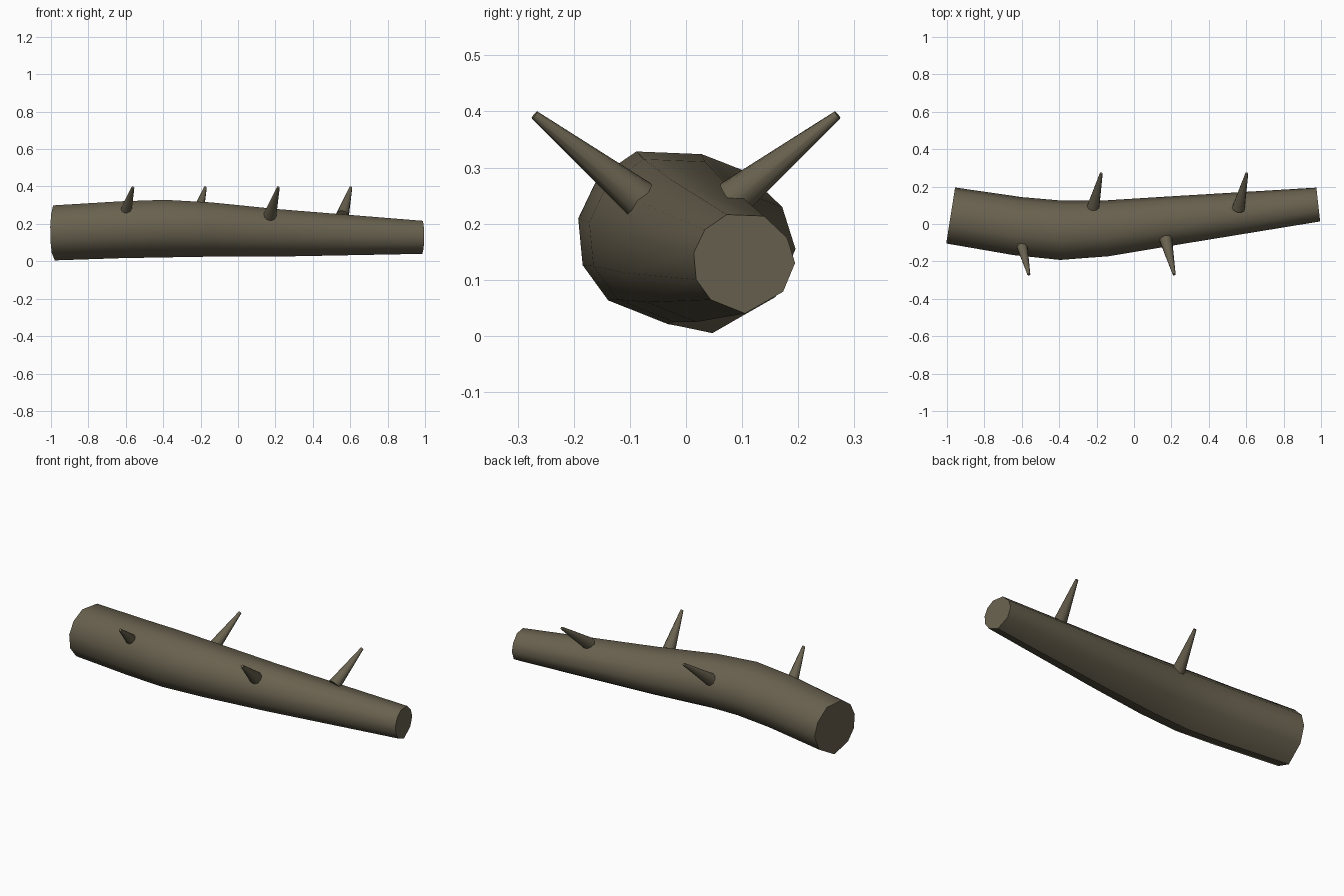
import bpy, bmesh, math
from mathutils import Vector

if "Cube" in bpy.data.objects:
    bpy.data.objects.remove(bpy.data.objects["Cube"])

bark = bpy.data.materials.new("bark_brown")
bark.diffuse_color = (0.14, 0.12, 0.078, 1)
bark.use_nodes = True
bark.node_tree.nodes["Principled BSDF"].inputs["Base Color"].default_value = bark.diffuse_color


def finish(bm, name):
    bmesh.ops.recalc_face_normals(bm, faces=bm.faces)
    me = bpy.data.meshes.new(name)
    bm.to_mesh(me)
    bm.free()
    ob = bpy.data.objects.new(name, me)
    bpy.context.collection.objects.link(ob)
    me.materials.append(bark)
    bpy.ops.object.select_all(action='DESELECT')
    ob.select_set(True)
    bpy.context.view_layer.objects.active = ob
    bpy.ops.object.shade_smooth_by_angle(angle=math.radians(50))
    return ob


# Log: uneven ten-sided section swept along a bent path (x, y, z, radius)
section = [(-.36, .96), (.38, .93), (.84, .5), (1, 0), (.76, -.57),
           (0, -1), (-.68, -.73), (-.97, -.33), (-1.02, .2), (-.8, .66)]
path = [(-.98, .047, .155, .15), (-.62, -.01, .172, .155), (-.39, -.032, .178, .157),
        (-.15, -.022, .173, .148), (.2, .018, .155, .13), (.985, .105, .13, .09)]
bm = bmesh.new()
rings = []
for i, (x, y, z, r) in enumerate(path):
    a, b = path[max(i - 1, 0)], path[min(i + 1, len(path) - 1)]
    t = Vector((b[0] - a[0], b[1] - a[1], 0)).normalized()
    side = Vector((-t.y, t.x, 0))
    rings.append([bm.verts.new(Vector((x, y, z)) + side * u * r + Vector((0, 0, v * r)))
                  for u, v in section])
n = len(section)
for a, b in zip(rings, rings[1:]):
    for j in range(n):
        k = (j + 1) % n
        bm.faces.new((a[j], a[k], b[k], b[j]))
bm.faces.new(rings[0])
bm.faces.new(rings[-1])
finish(bm, "log")

# Branch stubs: tapered spikes alternating front and back
for i, (x, s) in enumerate([(-.562, -1), (-.175, 1), (.215, -1), (.603, 1)]):
    tip = Vector((x, s * .27, .394))
    base = Vector((x - .045, s * .083, .244))
    d = tip - base
    bm = bmesh.new()
    bmesh.ops.create_cone(bm, cap_ends=True, segments=10, radius1=.035, radius2=.008, depth=d.length)
    rot = d.to_track_quat('Z', 'Y')
    for v in bm.verts:
        v.co = rot @ v.co + (tip + base) / 2
    finish(bm, f"branch_stub_{i + 1}")
